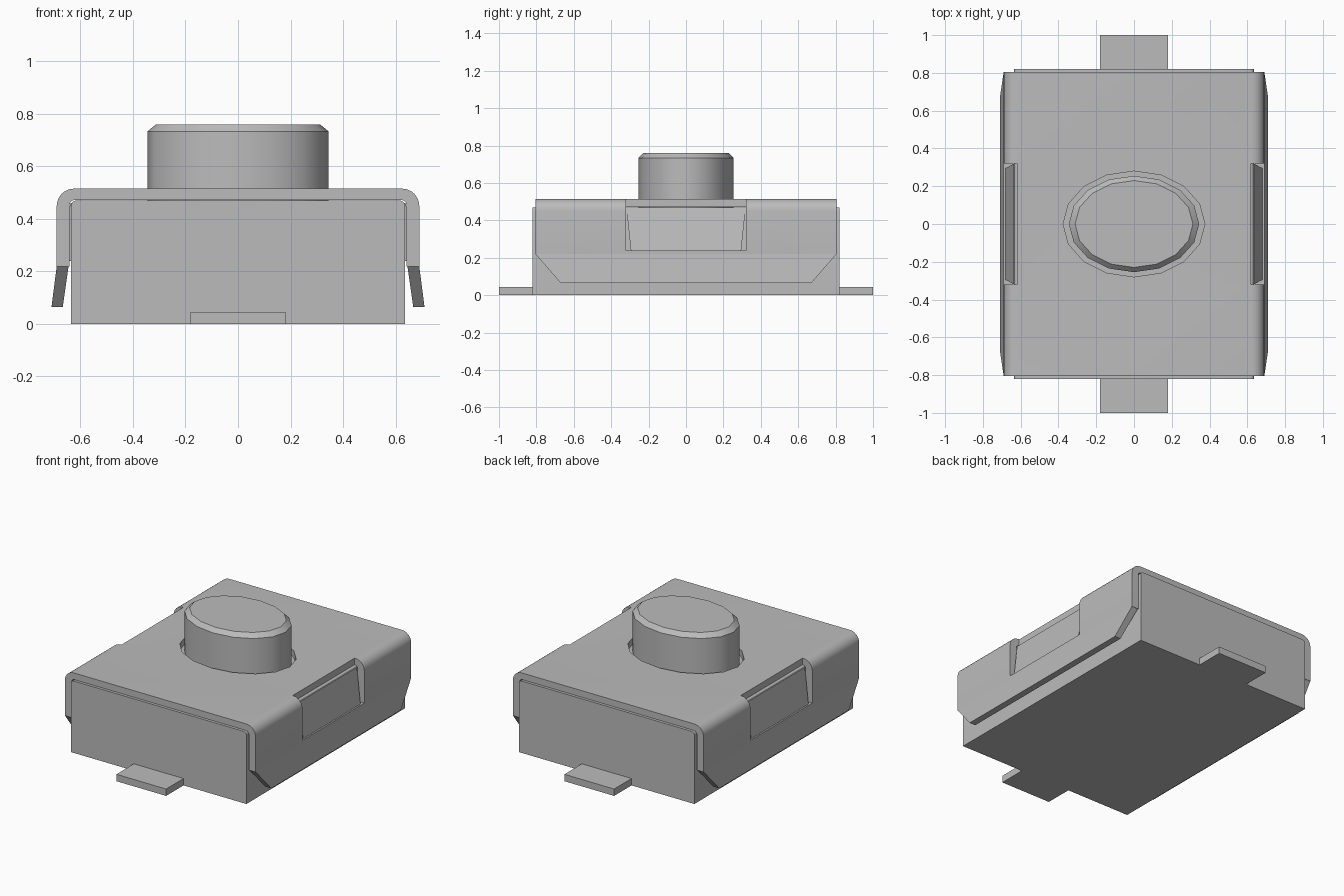
import bpy, bmesh, math

cube = bpy.data.objects.get("Cube")
if cube:
    bpy.data.objects.remove(cube, do_unlink=True)

grey = bpy.data.materials.new("plain grey")
grey.use_nodes = True
COLOUR = (0.5, 0.5, 0.5, 1)
grey.diffuse_color = COLOUR
grey.node_tree.nodes["Principled BSDF"].inputs["Base Color"].default_value = COLOUR


def loft(name, rings):
    """Solid through matching rings of points, capped at both ends."""
    bm = bmesh.new()
    loops = [[bm.verts.new(p) for p in ring] for ring in rings]
    n = len(loops[0])
    for a, b in zip(loops, loops[1:]):
        for i in range(n):
            j = (i + 1) % n
            bm.faces.new((a[i], a[j], b[j], b[i]))
    bm.faces.new(loops[0])
    bm.faces.new(loops[-1])
    bmesh.ops.recalc_face_normals(bm, faces=bm.faces)
    mesh = bpy.data.meshes.new(name)
    bm.to_mesh(mesh)
    bm.free()
    mesh.materials.append(grey)
    ob = bpy.data.objects.new(name, mesh)
    bpy.context.collection.objects.link(ob)
    return ob


def rect(x0, x1, y, z):
    return [(x0, -y, z), (x1, -y, z), (x1, y, z), (x0, y, z)]


def oval(rx, ry, z, n=16):
    angles = [math.tau * i / n for i in range(n)]
    return [(rx * math.cos(a), ry * math.sin(a), z) for a in angles]


def arch(half, top, bottom, radius, steps=6):
    """Upside-down U outline with rounded shoulders, left to right."""
    right = [(half, bottom)]
    for i in range(steps + 1):
        a = math.pi / 2 * i / steps
        right.append((half - radius + radius * math.cos(a),
                      top - radius + radius * math.sin(a)))
    return [(-x, z) for x, z in right] + right[::-1]


def extrude_y(name, outline, y):
    return loft(name, [[(x, s * y, z) for x, z in outline] for s in (-1, 1)])


def cut(ob, cutter):
    cutter.hide_render = True
    mod = ob.modifiers.new("cut", "BOOLEAN")
    mod.object = cutter
    mod.operation = "DIFFERENCE"
    mod.solver = "EXACT"
    bpy.context.view_layer.objects.active = ob
    bpy.ops.object.modifier_apply(modifier=mod.name)
    bpy.data.objects.remove(cutter, do_unlink=True)


def smooth(ob):
    bpy.ops.object.select_all(action="DESELECT")
    ob.select_set(True)
    bpy.context.view_layer.objects.active = ob
    bpy.ops.object.shade_smooth_by_angle(angle=math.radians(35))


# Housing block
body = extrude_y("housing", arch(0.635, 0.47, 0, 0.02, 4), 0.82)
smooth(body)

# Folded sheet cover with button hole and side windows
outer = arch(0.69, 0.515, 0.218, 0.065)
inner = arch(0.642, 0.472, 0.218, 0.022)
cover = extrude_y("cover", outer + inner[::-1], 0.805)
cut(cover, loft("hole_cutter", [oval(0.375, 0.28, 0.4), oval(0.375, 0.28, 0.6)]))
for s in (-1, 1):
    cut(cover, loft("window_cutter", [rect(s * 0.62, s * 0.8, 0.32, 0.24),
                                      rect(s * 0.62, s * 0.8, 0.32, 0.6)]))
smooth(cover)

for s, side in ((-1, "right"), (1, "left")):
    # Flared lower skirt with clipped corners
    loft(side + "_skirt", [rect(s * 0.645, s * 0.69, 0.805, 0.22),
                           rect(s * 0.667, s * 0.71, 0.67, 0.065)])
    # Snap wedge showing in the window
    loft(side + "_snap_wedge", [rect(s * 0.6, s * 0.68, 0.295, 0.24),
                                rect(s * 0.6, s * 0.638, 0.318, 0.46)])

# Solder tabs
for s, end in ((-1, "front"), (1, "back")):
    tab = loft(end + "_tab", [rect(-0.18, 0.18, 0.1, 0), rect(-0.18, 0.18, 0.1, 0.045)])
    tab.location.y = s * 0.9

# Oval push button with chamfered rim
button = loft("button", [oval(0.345, 0.255, 0.45), oval(0.345, 0.255, 0.733),
                         oval(0.312, 0.23, 0.76)])
smooth(button)
